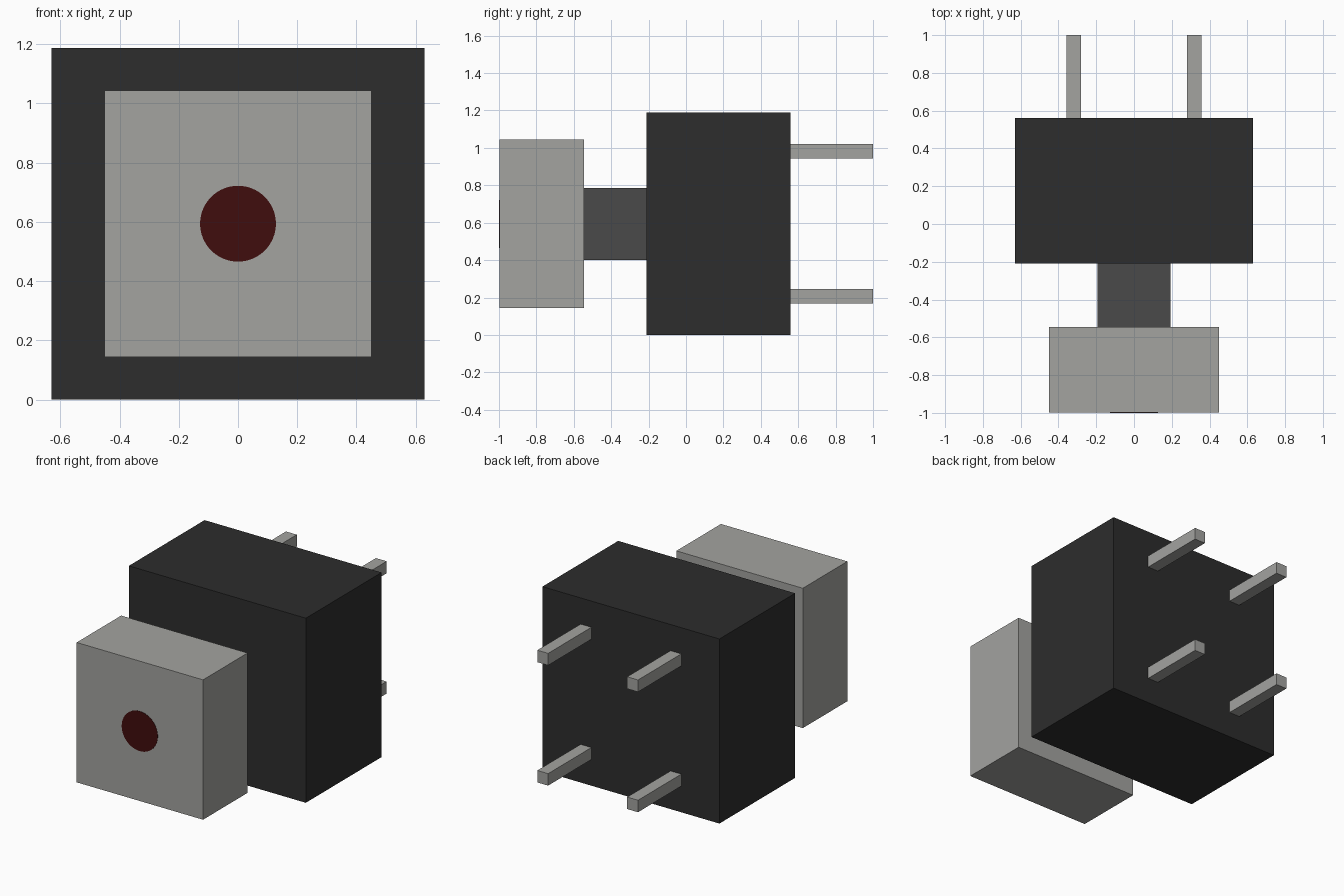
import bpy
from math import radians

cube = bpy.data.objects.get("Cube")
if cube:
    bpy.data.objects.remove(cube, do_unlink=True)


def material(name, color):
    mat = bpy.data.materials.new(name)
    mat.use_nodes = True
    mat.diffuse_color = (*color, 1)
    mat.node_tree.nodes["Principled BSDF"].inputs["Base Color"].default_value = (*color, 1)
    return mat


black = material("black plastic", (0.026, 0.026, 0.026))
dark_gray = material("dark gray plastic", (0.067, 0.067, 0.067))
light_gray = material("light gray", (0.366, 0.366, 0.35))
dark_red = material("dark red", (0.051, 0.004, 0.004))

MID = 0.594  # height of the button axis


def box(name, x, z, width, height, front, back, mat):
    bpy.ops.mesh.primitive_cube_add(size=1, location=(x, (front + back) / 2, z))
    obj = bpy.context.object
    obj.name = name
    obj.scale = (width, back - front, height)
    bpy.ops.object.transform_apply(location=False, rotation=False, scale=True)
    obj.data.materials.append(mat)
    return obj


# Housing, plunger and button cap
box("housing", 0, MID, 1.26, 2 * MID, -0.21, 0.56, black)
box("plunger", 0, MID, 0.385, 0.385, -0.545, -0.21, dark_gray)
box("button_cap", 0, MID, 0.9, 0.9, -0.998, -0.545, light_gray)

# Round indicator on the cap face
bpy.ops.mesh.primitive_cylinder_add(
    vertices=64, radius=0.128, depth=0.004,
    location=(0, -0.998, MID), rotation=(radians(90), 0, 0))
dot = bpy.context.object
dot.name = "indicator_dot"
dot.data.materials.append(dark_red)
bpy.ops.object.shade_smooth_by_angle()

# Four contact pins
for side, x in (("left", 0.32), ("right", -0.32)):
    for level, dz in (("upper", 0.387), ("lower", -0.387)):
        box(f"{level}_{side}_pin", x, MID + dz, 0.077, 0.077, 0.56, 1, light_gray)
